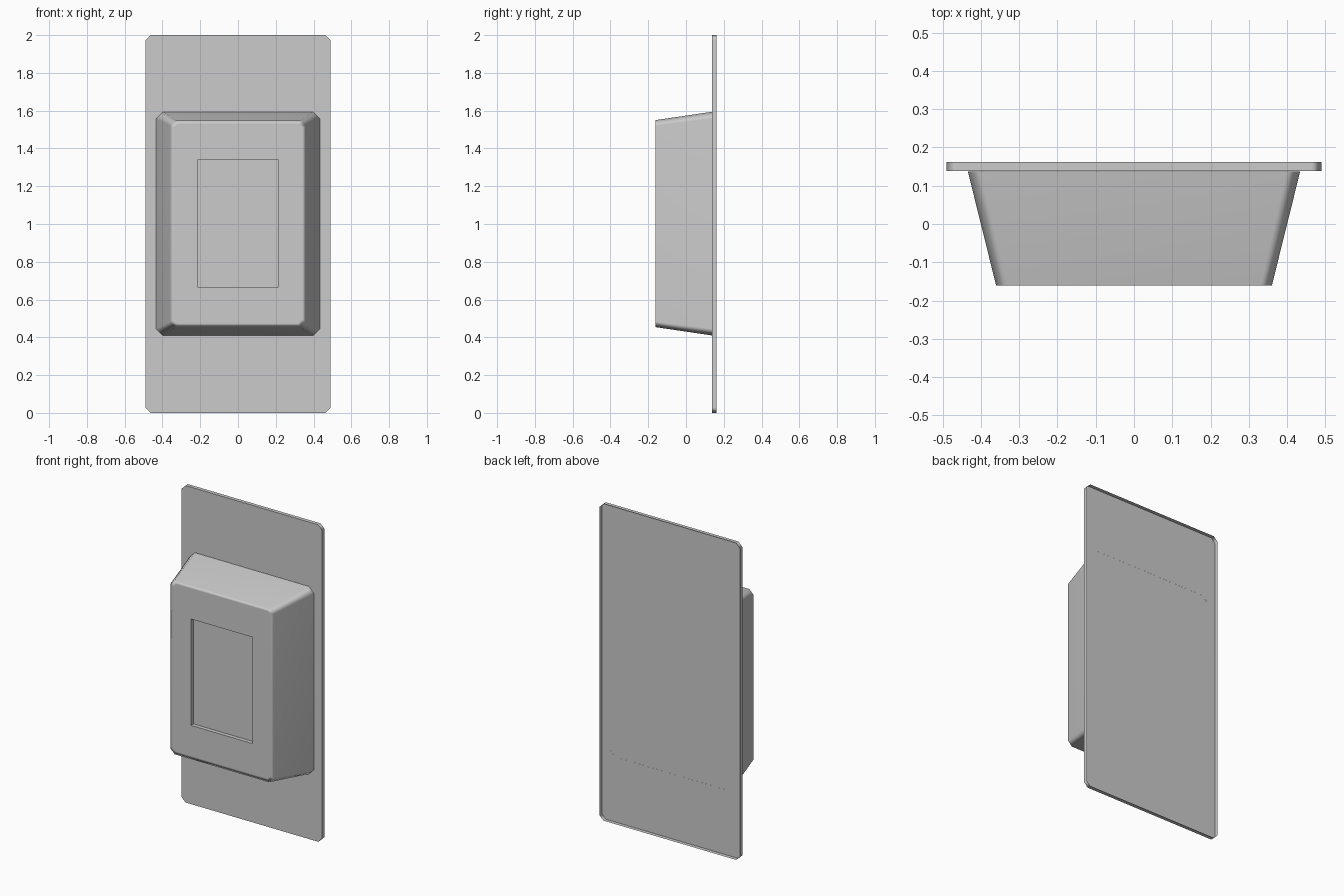
import bpy, bmesh, math

if "Cube" in bpy.data.objects:
    bpy.data.objects.remove(bpy.data.objects["Cube"])


def octagon(hx, z0, z1, c, y):
    """Upright rectangle with corners cut by c, at depth y."""
    return [(-hx + c, y, z0), (hx - c, y, z0), (hx, y, z0 + c), (hx, y, z1 - c),
            (hx - c, y, z1), (-hx + c, y, z1), (-hx, y, z1 - c), (-hx, y, z0 + c)]


def loft(name, profiles, caps=True):
    """Skin a chain of outlines, optionally capping both ends."""
    bm = bmesh.new()
    loops = [[bm.verts.new(p) for p in octagon(*pr)] for pr in profiles]
    if caps:
        bm.faces.new(loops[0][::-1])
        bm.faces.new(loops[-1])
    for a, b in zip(loops, loops[1:]):
        for i in range(8):
            j = (i + 1) % 8
            bm.faces.new((a[i], a[j], b[j], b[i]))
    bmesh.ops.remove_doubles(bm, verts=bm.verts, dist=1e-5)
    if caps:
        bmesh.ops.recalc_face_normals(bm, faces=bm.faces)
    me = bpy.data.meshes.new(name)
    bm.to_mesh(me)
    bm.free()
    ob = bpy.data.objects.new(name, me)
    bpy.context.collection.objects.link(ob)
    bpy.ops.object.select_all(action='DESELECT')
    ob.select_set(True)
    bpy.context.view_layer.objects.active = ob
    bpy.ops.object.shade_smooth_by_angle(angle=math.radians(85))
    # Keep the large faces looking flat
    weighted = ob.modifiers.new("weighted_normals", 'WEIGHTED_NORMAL')
    weighted.keep_sharp = True
    return ob


FRONT, BACK, PLATE = -0.161, 0.162, 0.138
hole = (0.434, 0.41, 1.594, 0.036)
outer = (0.49, 0.0, 2.0, 0.027)

# Sheet plate with a rim turned back, open behind
loft("wall_plate", [outer + (BACK,), outer + (PLATE,), hole + (PLATE,)], caps=False)

# Tapered housing: back panel, base, front rim, flat border, recessed window
loft("housing", [
    hole + (PLATE - 0.003,),
    hole + (PLATE - 0.0005,),
    (0.36, 0.454, 1.55, 0.03, FRONT),
    (0.34, 0.474, 1.53, 0.022, FRONT),
    (0.215, 0.667, 1.338, 0.0, FRONT),
    (0.215, 0.667, 1.338, 0.0, FRONT + 0.025),
][1:])
